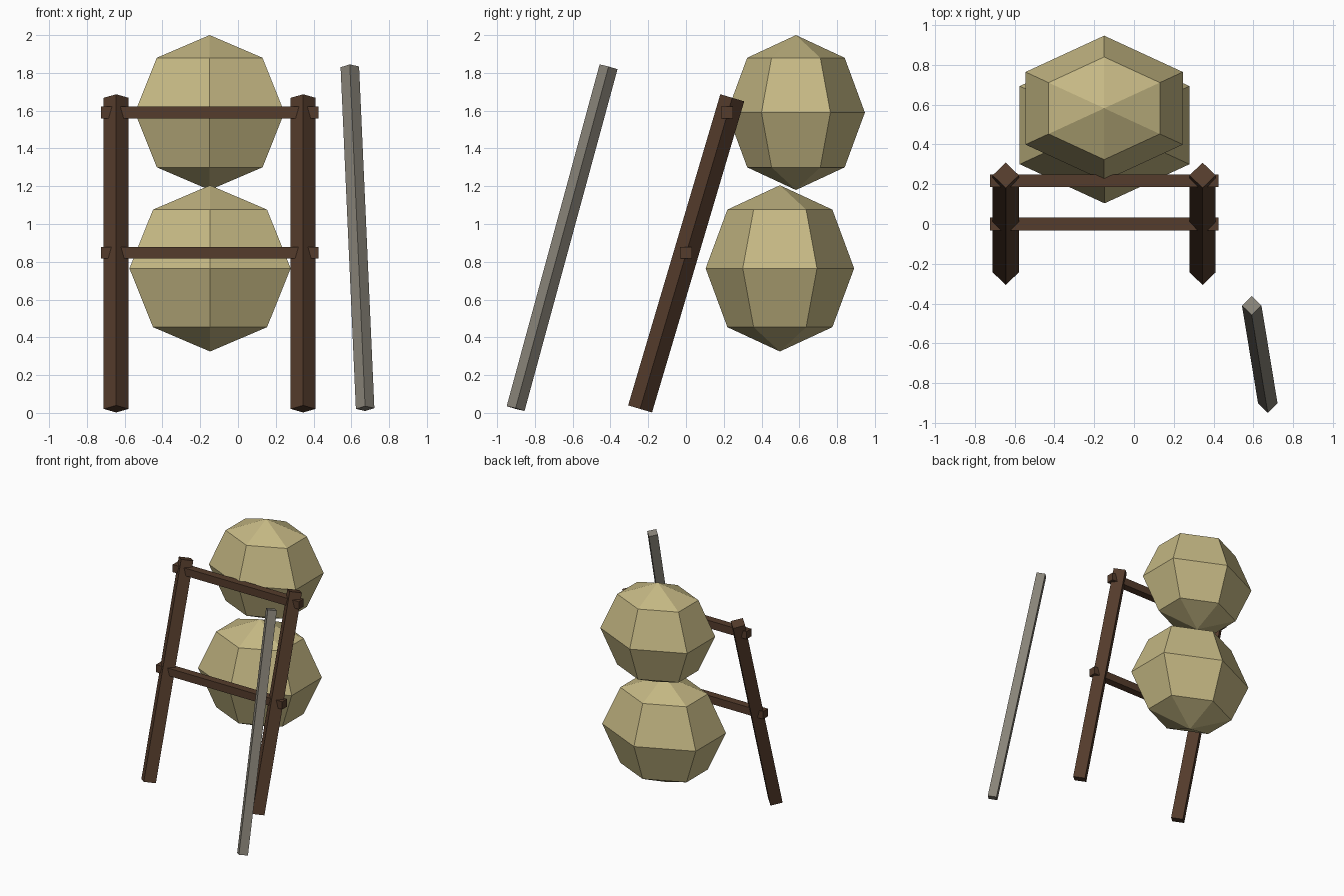
import bpy
from mathutils import Vector

if "Cube" in bpy.data.objects:
    bpy.data.objects.remove(bpy.data.objects["Cube"])


def material(name, rgb):
    m = bpy.data.materials.new(name)
    m.diffuse_color = (*rgb, 1)
    m.use_nodes = True
    m.node_tree.nodes["Principled BSDF"].inputs["Base Color"].default_value = m.diffuse_color
    return m


WOOD = material("dark_wood", (0.09, 0.045, 0.025))
CLOTH = material("sackcloth", (0.56, 0.48, 0.23))
METAL = material("grey_metal", (0.25, 0.23, 0.19))


def finish(name, mat):
    ob = bpy.context.object
    ob.name = name
    ob.data.materials.append(mat)
    return ob


def pole(name, start, end, radius, mat):
    """Four-sided prism between two points, corners facing the axes."""
    a, b = Vector(start), Vector(end)
    bpy.ops.mesh.primitive_cylinder_add(
        vertices=4, radius=radius, depth=(b - a).length, location=(a + b) / 2,
        rotation=Vector((0, 0, 1)).rotation_difference(b - a).to_euler())
    return finish(name, mat)


# Leaning side posts
for side, x in (("left", -0.645), ("right", 0.345)):
    pole(side + "_post", (x, -0.243, 0.021), (x, 0.245, 1.668), 0.066, WOOD)

# Square crossbars passing through the posts
for level, y, z in (("lower", 0, 0.848), ("upper", 0.217, 1.59)):
    bpy.ops.mesh.primitive_cube_add(size=1, location=(-0.15, y, z))
    bpy.context.object.scale = (1.15, 0.063, 0.063)
    finish(level + "_crossbar", WOOD)

# Faceted bundles stacked behind the frame
for level, centre, scale in (
        ("lower", (-0.148, 0.497, 0.765), (0.493, 0.393, 0.44)),
        ("upper", (-0.15, 0.582, 1.59), (0.457, 0.365, 0.41))):
    bpy.ops.mesh.primitive_uv_sphere_add(segments=6, ring_count=4, radius=1, location=centre)
    bpy.context.object.scale = scale
    finish(level + "_bundle", CLOTH)

# Separate leaning staff
pole("staff", (0.673, -0.902, 0.023), (0.592, -0.41, 1.832), 0.049, METAL)
